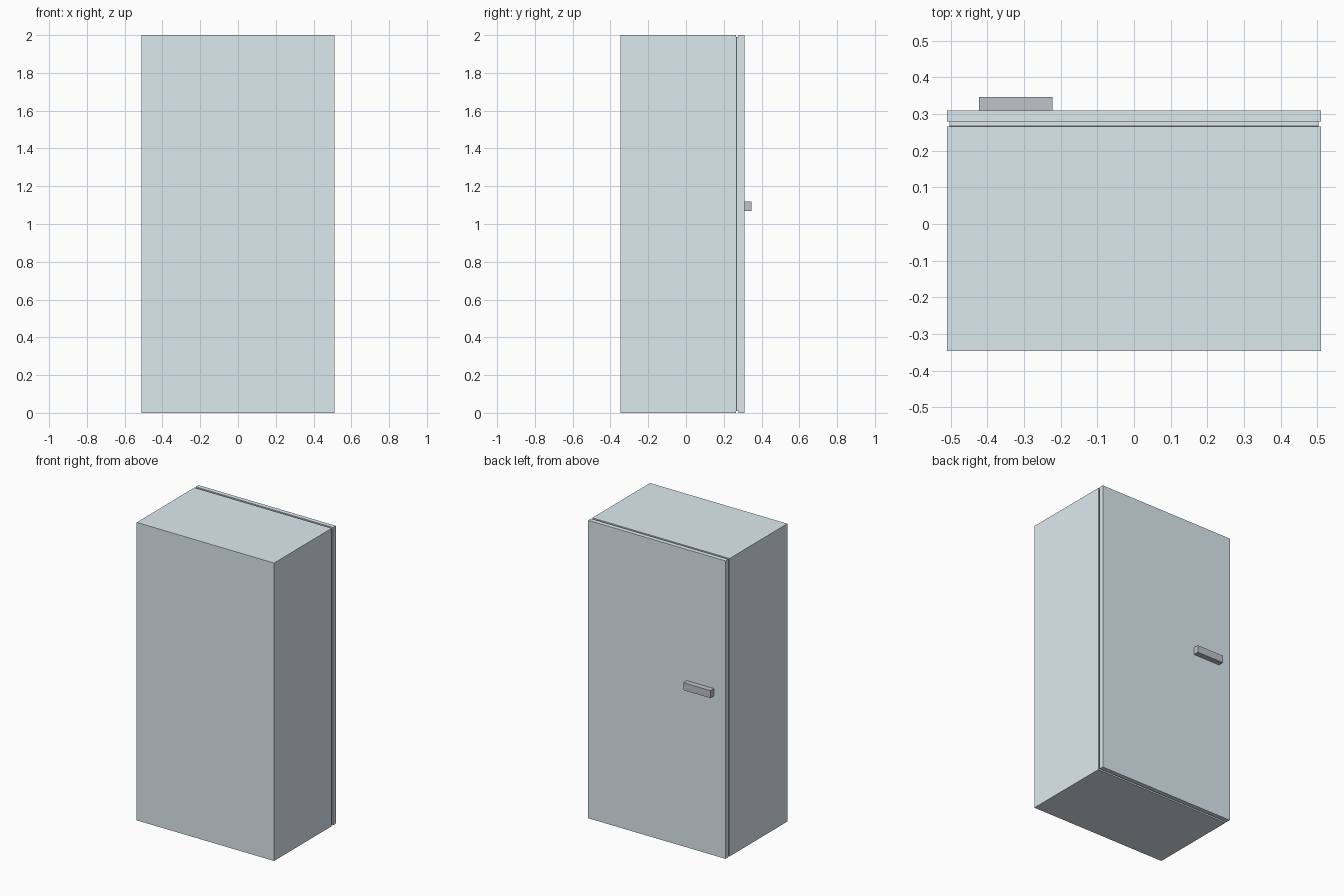
import bpy
from mathutils import Matrix, Vector

if "Cube" in bpy.data.objects:
    bpy.data.objects.remove(bpy.data.objects["Cube"])


def material(name, rgb):
    m = bpy.data.materials.new(name)
    m.diffuse_color = (*rgb, 1)
    m.use_nodes = True
    m.node_tree.nodes["Principled BSDF"].inputs["Base Color"].default_value = m.diffuse_color
    return m


def box(name, x, y, z, mat):
    """Axis-aligned box from (min, max) ranges."""
    lo, hi = Vector((x[0], y[0], z[0])), Vector((x[1], y[1], z[1]))
    bpy.ops.mesh.primitive_cube_add(size=1)
    ob = bpy.context.object
    ob.name = name
    ob.data.transform(Matrix.Translation((lo + hi) / 2) @ Matrix.Diagonal((*(hi - lo), 1)))
    ob.data.materials.append(mat)
    return ob


blue = material("pale_blue", (0.72, 0.82, 0.87))
dark = material("dark_rubber", (0.12, 0.13, 0.14))
grey = material("handle_grey", (0.53, 0.54, 0.59))

# Main cabinet
box("cabinet_body", (-0.51, 0.51), (-0.346, 0.266), (0, 2), blue)

# Thin rubber seal, stepped inner door panel, and full-size door
box("door_seal", (-0.503, 0.503), (0.266, 0.269), (0.01, 1.99), dark)
box("door_inner_panel", (-0.503, 0.503), (0.269, 0.279), (0.01, 1.99), blue)
box("door", (-0.51, 0.51), (0.279, 0.309), (0, 2), blue)

# Bar handle on the rear-facing door
box("door_handle", (-0.423, -0.222), (0.309, 0.346), (1.07, 1.12), grey)
